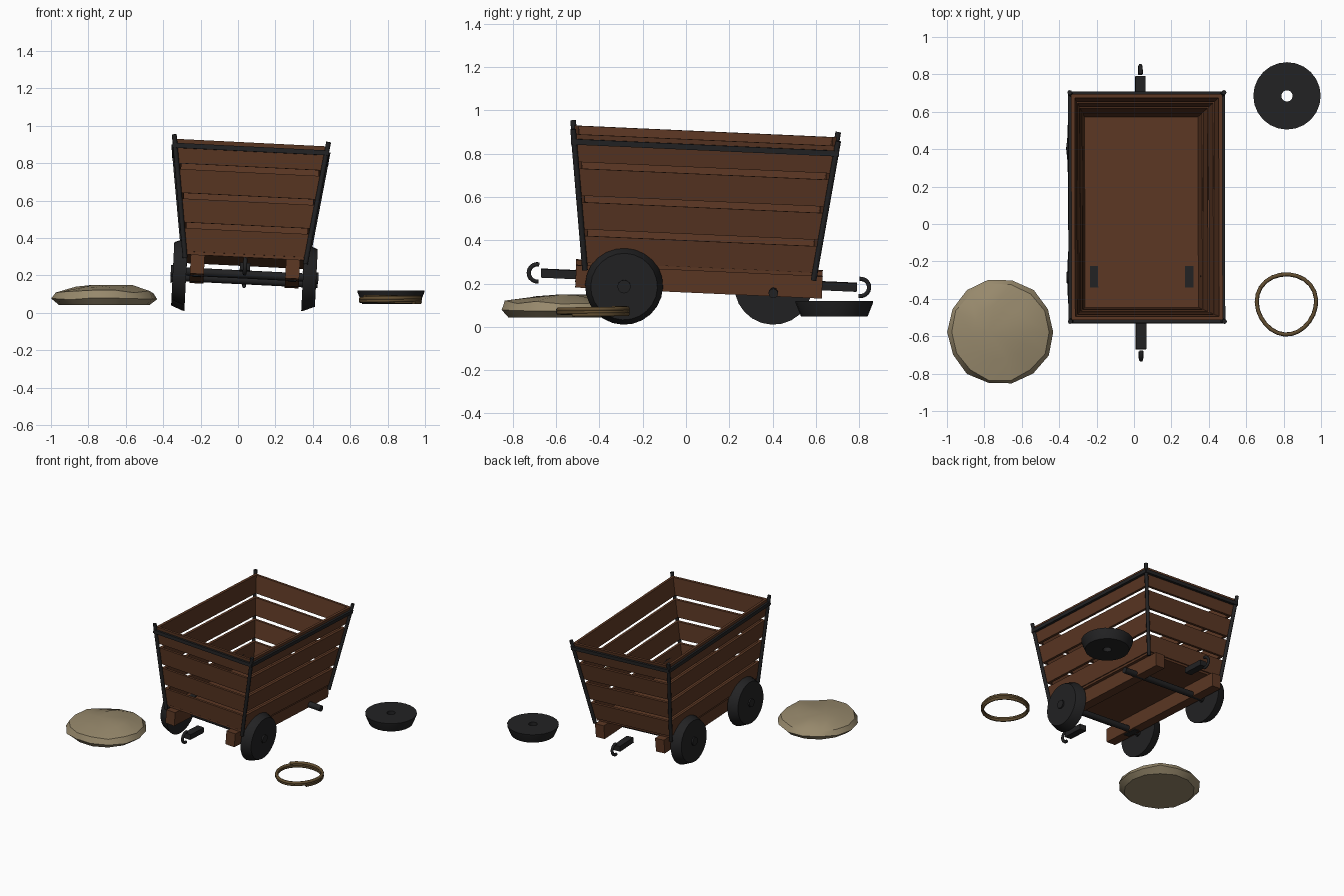
import bpy, bmesh, math, random
from mathutils import Matrix, Vector

if "Cube" in bpy.data.objects:
    bpy.data.objects.remove(bpy.data.objects["Cube"])
random.seed(4)


def material(name, rgb):
    m = bpy.data.materials.new(name)
    m.use_nodes = True
    m.diffuse_color = (*rgb, 1)
    bsdf = m.node_tree.nodes["Principled BSDF"]
    bsdf.inputs["Base Color"].default_value = (*rgb, 1)
    bsdf.inputs["Roughness"].default_value = 0.9
    return m


WOOD = material("brown wood", (0.105, 0.038, 0.017))
IRON = material("black iron", (0.016, 0.016, 0.017))
CLOTH = material("tan sackcloth", (0.31, 0.25, 0.15))
ROPE = material("dark rope", (0.12, 0.075, 0.03))

# The whole cart leans slightly on its missing wheel
LEAN = (Matrix.Translation((0.025, 0.05, 0)) @ Matrix.Rotation(0.05, 4, 'Y')
        @ Matrix.Rotation(-0.045, 4, 'X'))
STILL = Matrix.Identity(4)


def finish(name, bm, mat, matrix=LEAN, smooth=None):
    bmesh.ops.transform(bm, matrix=matrix, verts=bm.verts)
    bmesh.ops.recalc_face_normals(bm, faces=bm.faces)
    mesh = bpy.data.meshes.new(name)
    bm.to_mesh(mesh)
    bm.free()
    mesh.materials.append(mat)
    ob = bpy.data.objects.new(name, mesh)
    bpy.context.collection.objects.link(ob)
    if smooth:
        bpy.ops.object.select_all(action='DESELECT')
        ob.select_set(True)
        bpy.context.view_layer.objects.active = ob
        bpy.ops.object.shade_smooth_by_angle(angle=math.radians(smooth))
    return ob


def box(name, centre, size, mat):
    bm = bmesh.new()
    bmesh.ops.create_cube(bm, size=1)
    bmesh.ops.scale(bm, vec=size, verts=bm.verts)
    bmesh.ops.translate(bm, vec=centre, verts=bm.verts)
    return finish(name, bm, mat)


def rod(name, a, b, radius, mat, sides=8):
    a, b = Vector(a), Vector(b)
    bm = bmesh.new()
    bmesh.ops.create_cone(bm, cap_ends=True, segments=sides, radius1=radius,
                          radius2=radius, depth=(b - a).length)
    turn = (b - a).to_track_quat('Z', 'Y').to_matrix().to_4x4()
    return finish(name, bm, mat, LEAN @ Matrix.Translation((a + b) / 2) @ turn, 50)


def wheel(name, matrix):
    # Tapered ring with the wide flange at the bottom
    bm = bmesh.new()
    profile = [(0.03, 0), (0.18, 0), (0.178, 0.012), (0.154, 0.072), (0.03, 0.072)]
    verts = [bm.verts.new((r, 0, z)) for r, z in profile]
    edges = [bm.edges.new((verts[i], verts[i - 1])) for i in range(len(verts))]
    bmesh.ops.spin(bm, geom=verts + edges, cent=(0, 0, 0), axis=(0, 0, 1),
                   angle=math.tau, steps=24, use_merge=True)
    bmesh.ops.remove_doubles(bm, verts=bm.verts, dist=1e-5)
    return finish(name, bm, IRON, matrix, 30)


def tube(name, points, radius, mat, matrix):
    curve = bpy.data.curves.new(name, 'CURVE')
    curve.dimensions = '3D'
    curve.bevel_depth = radius
    curve.bevel_resolution = 1
    curve.use_fill_caps = True
    spline = curve.splines.new('POLY')
    spline.points.add(len(points) - 1)
    for p, co in zip(spline.points, points):
        p.co = (*(matrix @ Vector(co)), 1)
    curve.materials.append(mat)
    ob = bpy.data.objects.new(name, curve)
    bpy.context.collection.objects.link(ob)
    return ob


# Flaring box: half width and half length at a height
def half(z):
    t = (z - 0.29) / 0.595
    return 0.322 + 0.083 * t, 0.528 + 0.077 * t


def plank(name, axis, side, z0, z1, thick=0.02):
    bm = bmesh.new()
    bmesh.ops.create_cube(bm, size=2)
    for v in bm.verts:
        z = z1 if v.co.z > 0 else z0
        h = half(z)
        across = side * (h[axis] - (0 if v.co[axis] > 0 else thick))
        along = v.co[1 - axis] * (h[1 - axis] - (thick if axis else 0))
        v.co = (across, along, z) if axis == 0 else (along, across, z)
    return finish(name, bm, WOOD)


for level in range(4):
    low = 0.29 if level == 0 else 0.288 + 0.156 * level
    high = 0.885 if level == 3 else 0.414 + 0.156 * level
    for axis, side, label in ((0, -1, "right"), (0, 1, "left"),
                              (1, -1, "front"), (1, 1, "back")):
        plank(f"{label}_plank_{level + 1}", axis, side, low, high)

# Floor and chassis beams
box("floor", (0, 0, 0.287), (0.63, 1.04, 0.026), WOOD)
for side, label in ((-1, "right"), (1, "left")):
    box(f"{label}_chassis_beam", (side * 0.255, 0, 0.222), (0.075, 1.14, 0.102), WOOD)
    box(f"{label}_axle_bracket", (side * 0.255, -0.345, 0.235), (0.045, 0.115, 0.138), IRON)

# Corner posts and the iron band near the top
for sx in (-1, 1):
    for sy in (-1, 1):
        ends = []
        for z in (0.255, 0.908):
            hx, hy = half(z)
            ends.append((sx * (hx + 0.005), sy * (hy + 0.005), z))
        rod("corner_post", ends[0], ends[1], 0.013, IRON)
bx, by = half(0.85)
for s in (-1, 1):
    box("side_band", (s * (bx + 0.008), 0, 0.85), (0.022, 2 * by + 0.03, 0.026), IRON)
    box("end_band", (0, s * (by + 0.008), 0.85), (2 * bx + 0.03, 0.022, 0.026), IRON)

# Axles and the three wheels still mounted
for y, label in ((-0.345, "front"), (0.345, "back")):
    rod(f"{label}_axle", (-0.392, y, 0.19), (0.392, y, 0.19), 0.022, IRON, 12)
for sx, y, label in ((-1, -0.345, "front_right"), (1, -0.345, "front_left"),
                     (-1, 0.345, "back_right")):
    pose = Matrix.Translation((sx * 0.312, y, 0.19)) @ Matrix.Rotation(sx * math.pi / 2, 4, 'Y')
    wheel(f"{label}_wheel", LEAN @ pose)
    rod(f"{label}_hub", (sx * 0.37, y, 0.19), (sx * 0.395, y, 0.19), 0.031, IRON, 12)

# Couplings with open hooks
for s, label in ((-1, "front"), (1, "back")):
    box(f"{label}_coupling", (0, s * 0.648, 0.216), (0.055, 0.165, 0.04), IRON)
    arc = [math.radians(a) for a in range(-100, 101, 20)]
    tube(f"{label}_hook", [(0, s * (0.747 + 0.04 * math.cos(a)), 0.216 + 0.04 * math.sin(a))
                           for a in arc], 0.011, IRON, LEAN)

# Fallen wheel lying flange up
wheel("fallen_wheel", Matrix.Translation((0.818, 0.685, 0.12)) @ Matrix.Rotation(math.pi, 4, 'X'))

# Slumped sack
bm = bmesh.new()
sides = 14
rings = []
for radius, z, wobble in ((0.245, 0.042, 0), (0.283, 0.078, 0.008),
                          (0.262, 0.112, 0.01), (0.15, 0.142, 0.008)):
    ring = []
    for i in range(sides):
        a = math.tau * i / sides
        r = radius + random.uniform(-0.005, 0.005)
        ring.append(bm.verts.new((r * math.cos(a), r * math.sin(a),
                                  z + random.uniform(-wobble, wobble))))
    rings.append(ring)
for lower, upper in zip(rings, rings[1:]):
    for i in range(sides):
        bm.faces.new((lower[i - 1], lower[i], upper[i], upper[i - 1]))
bm.faces.new(rings[0])
top = bm.verts.new((-0.06, 0, 0.15))
for i in range(sides):
    bm.faces.new((rings[-1][i - 1], rings[-1][i], top))
finish("sack", bm, CLOTH, Matrix.Translation((-0.715, -0.578, 0)), 35)

# Coil of rope, slightly egg shaped
coil = []
for i in range(61):
    a = math.tau * i / 24 - 0.6
    x = 0.158 * math.cos(a) * (1 + 0.1 * math.sin(a))
    coil.append((x, 0.161 * math.sin(a), 0.056 + 0.03 * i / 60))
tube("rope_coil", coil, 0.011, ROPE, Matrix.Translation((0.815, -0.43, 0)))
